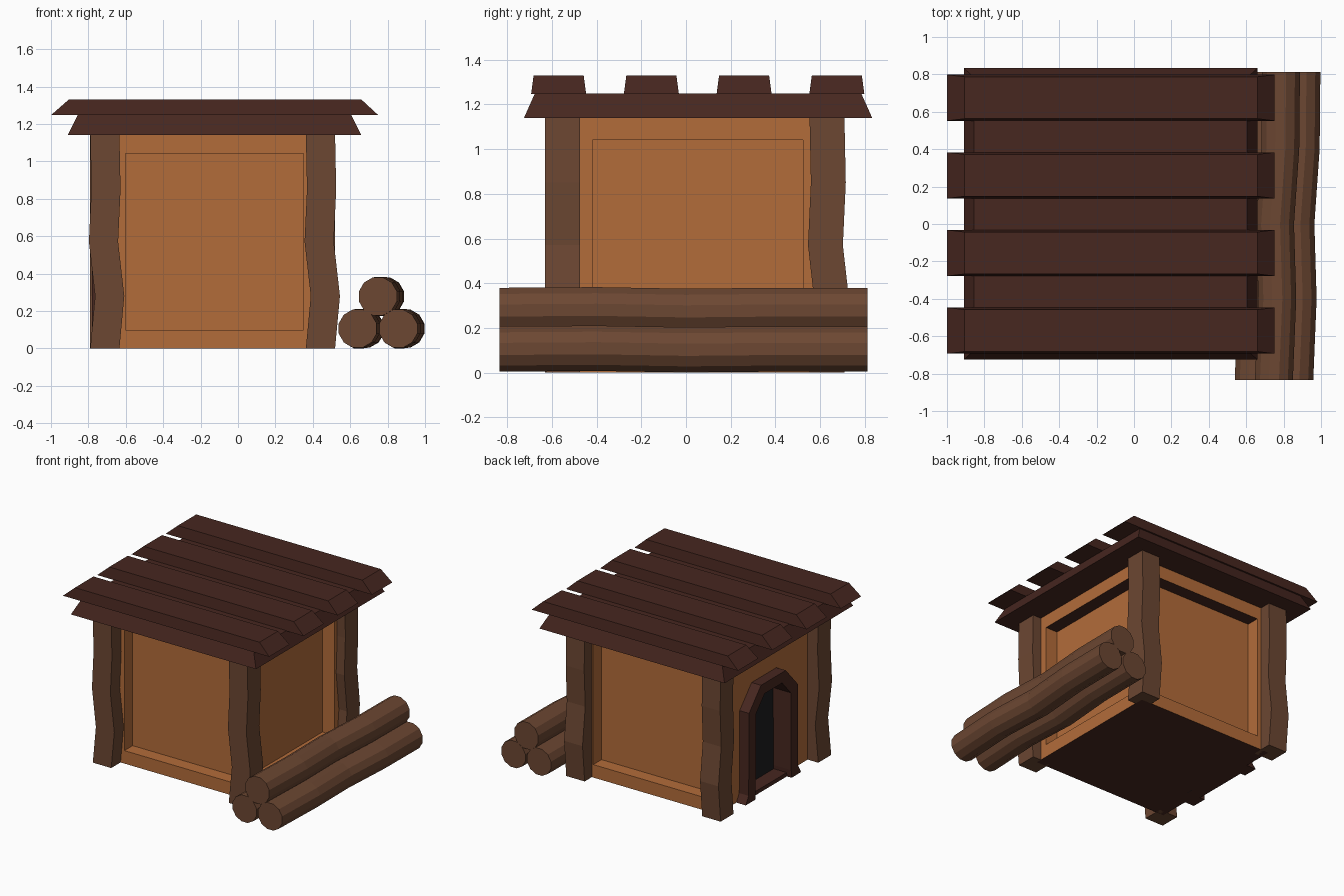
import bpy, bmesh, math
from mathutils import Vector

if "Cube" in bpy.data.objects:
    bpy.data.objects.remove(bpy.data.objects["Cube"])


def material(name, rgb):
    m = bpy.data.materials.new(name)
    m.diffuse_color = (*rgb, 1)
    m.use_nodes = True
    m.node_tree.nodes["Principled BSDF"].inputs["Base Color"].default_value = m.diffuse_color
    return m


WALL = material("wall_wood", (0.45, 0.15, 0.042))
BARK = material("bark_wood", (0.15, 0.063, 0.032))
DARK = material("dark_wood", (0.063, 0.02, 0.014))
BLACK = material("doorway_black", (0.012, 0.012, 0.013))


def finish(name, bm, *mats):
    bmesh.ops.recalc_face_normals(bm, faces=bm.faces)
    me = bpy.data.meshes.new(name)
    bm.to_mesh(me)
    bm.free()
    for m in mats:
        me.materials.append(m)
    ob = bpy.data.objects.new(name, me)
    bpy.context.collection.objects.link(ob)
    return ob


def loft(name, rings, mat):
    """Skin a list of equal-length point rings and cap both ends."""
    bm = bmesh.new()
    vs = [[bm.verts.new(p) for p in ring] for ring in rings]
    n = len(vs[0])
    for a, b in zip(vs, vs[1:]):
        for i in range(n):
            j = (i + 1) % n
            bm.faces.new((a[i], a[j], b[j], b[i]))
    bm.faces.new(vs[0])
    bm.faces.new(vs[-1])
    return finish(name, bm, mat)


def rect(x0, x1, y0, y1, z):
    return [(x0, y0, z), (x1, y0, z), (x1, y1, z), (x0, y1, z)]


def prism_x(name, outline, x0, x1, mat):
    return loft(name, [[(x, y, z) for y, z in outline] for x in (x0, x1)], mat)


# Cabin body with recessed panels on the front, back and right
X0, X1, Y0, Y1, TOP = -0.70, 0.45, -0.517, 0.622, 1.14
bm = bmesh.new()
bmesh.ops.create_cube(bm, size=1)
for v in bm.verts:
    v.co = (X0 if v.co.x < 0 else X1, Y0 if v.co.y < 0 else Y1, 0 if v.co.z < 0 else TOP)
bm.normal_update()
panels = [f for f in bm.faces if abs(f.normal.y) > 0.9 or f.normal.x > 0.9]
bmesh.ops.inset_individual(bm, faces=panels, thickness=0.14)
for f in bmesh.ops.extrude_discrete_faces(bm, faces=panels)["faces"]:
    f.normal_update()
    bmesh.ops.translate(bm, verts=f.verts[:], vec=-0.1 * f.normal)
bmesh.ops.recalc_face_normals(bm, faces=bm.faces)
bm.normal_update()
for f in bm.faces:
    f.material_index = 1 if f.normal.z < -0.9 else 0
body = finish("cabin_body", bm, WALL, DARK)

# Arched doorway on the left side
CY = 0.055
outer = [(0.335, 0), (0.30, 0.06), (0.295, 0.69), (0.15, 0.85)]
inner = [(0.22, 0), (0.215, 0.06), (0.21, 0.655), (0.105, 0.77)]


def arch(half):
    return [(CY + y, z) for y, z in half] + [(CY - y, z) for y, z in reversed(half)]


prism_x("door_frame", arch(outer) + arch(inner)[::-1], -0.78, -0.605, DARK)
prism_x("doorway_panel", arch([(y + 0.01, z) for y, z in inner]), -0.63, -0.605, BLACK)
prism_x("door_sill", [(CY - 0.22, 0), (CY + 0.22, 0), (CY + 0.22, 0.03), (CY - 0.22, 0.03)],
        -0.74, -0.61, DARK)
cutter = prism_x("doorway_cutter",
                 arch([(0.23, 0.012), (0.23, 0.06), (0.23, 0.67), (0.115, 0.79)]),
                 -0.85, -0.60, WALL)
cutter.hide_render = True
cutter.display_type = 'WIRE'
cut = body.modifiers.new("doorway", 'BOOLEAN')
cut.operation = 'DIFFERENCE'
cut.solver = 'EXACT'
cut.object = cutter

# Crooked corner posts: front pair sways sideways, back pair front-to-back
sway = [(0, 0), (0.28, 0.026), (0.57, -0.007), (0.85, 0.006), (1.14, 0)]
H = 0.078
for side, px in (("left", -0.712), ("right", 0.441)):
    for end, py in (("front", -0.552), ("back", 0.631)):
        rings = []
        for z, d in sway:
            cx, cy = (px + d, py) if end == "front" else (px, py + d)
            rings.append(rect(cx - H, cx + H, cy - H, cy + H, z))
        loft(f"{end}_{side}_post", rings, BARK)

# Roof slab and planks, both tapering upward
loft("roof_slab", [rect(-0.91, 0.66, -0.725, 0.833, 1.14),
                   rect(-0.855, 0.605, -0.676, 0.784, 1.25)], DARK)
for i in range(4):
    c = -0.57 + 0.415 * i
    loft(f"roof_plank_{i + 1}", [rect(-1.0, 0.75, c - 0.123, c + 0.123, 1.247),
                                 rect(-0.905, 0.66, c - 0.112, c + 0.112, 1.33)], DARK)

# Stack of three slightly bent logs
bend = [(-0.835, 0, 0), (-0.4, 0.018, 0.003), (0, 0.006, -0.004), (0.4, 0.034, 0), (0.812, 0.038, 0)]
R = 0.105
for i, (lx, lz) in enumerate([(0.64, 0.106), (0.857, 0.106), (0.748, 0.278)]):
    rings = []
    for y, dx, dz in bend:
        rings.append([(lx + dx + R * math.cos(a), y, lz + dz + R * math.sin(a))
                      for a in (math.tau * (k + 0.5) / 12 for k in range(12))])
    loft(f"log_{i + 1}", rings, BARK)
